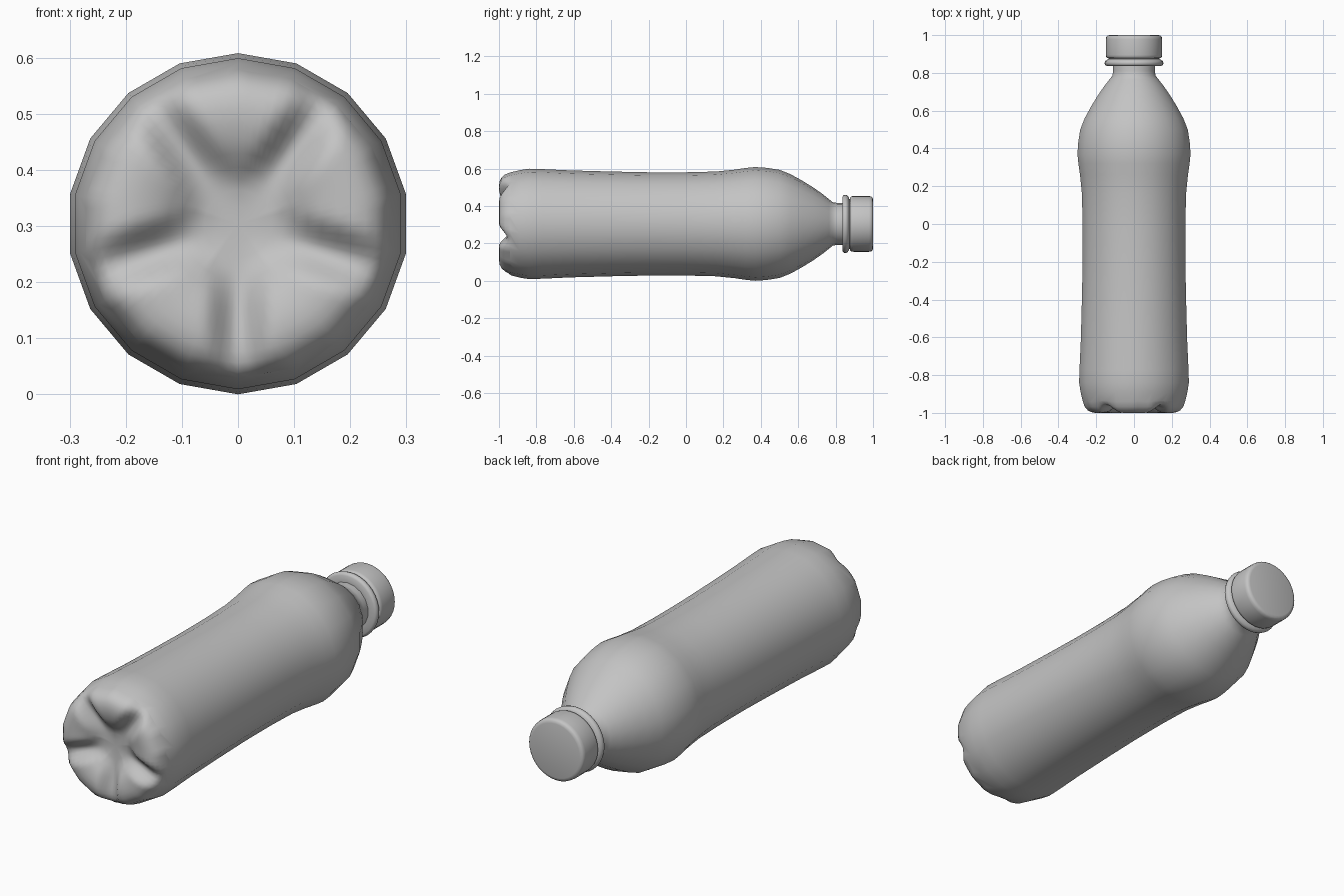
import bpy, bmesh
from math import sin, cos, pi, radians

cube = bpy.data.objects.get("Cube")
if cube:
    bpy.data.objects.remove(cube, do_unlink=True)

AXIS_Z = 0.304
SIDES = 18        # body facets
FINE = 5          # base columns per body facet

grey = bpy.data.materials.new("plain_grey")
grey.use_nodes = True
grey.diffuse_color = (0.55, 0.55, 0.55, 1)
grey.node_tree.nodes["Principled BSDF"].inputs["Base Color"].default_value = (0.55, 0.55, 0.55, 1)


def circle(radius, y, sides):
    """Ring of points around the lengthwise axis, starting at the top."""
    if radius == 0:
        return [(0, y, AXIS_Z)]
    steps = [pi / 2 + 2 * pi * i / sides for i in range(sides)]
    return [(radius * cos(a), y, AXIS_Z + radius * sin(a)) for a in steps]


def skin(name, rings, sharp=40):
    """Join successive rings; a ring may be a pole or a finer multiple."""
    bm = bmesh.new()
    rows = [[bm.verts.new(p) for p in ring] for ring in rings]
    for a, b in zip(rows, rows[1:]):
        if len(a) < len(b):
            a, b = b, a
        n, k = len(b), len(a) // len(b)
        if n == 1:
            for i in range(k):
                bm.faces.new((a[i], a[(i + 1) % k], b[0]))
            continue
        for i in range(n):
            fine = [a[(i * k + j) % len(a)] for j in range(k + 1)]
            bm.faces.new(fine + [b[(i + 1) % n], b[i]])
    for end in (rows[0], rows[-1]):
        if len(end) > 2:
            bm.faces.new(end)
    bmesh.ops.recalc_face_normals(bm, faces=bm.faces)
    mesh = bpy.data.meshes.new(name)
    bm.to_mesh(mesh)
    bm.free()
    mesh.materials.append(grey)
    obj = bpy.data.objects.new(name, mesh)
    bpy.context.collection.objects.link(obj)
    bpy.ops.object.select_all(action='DESELECT')
    obj.select_set(True)
    bpy.context.view_layer.objects.active = obj
    bpy.ops.object.shade_smooth_by_angle(angle=radians(sharp))
    return obj


def smooth(t):
    t = max(0.0, min(1.0, t))
    return t * t * (3 - 2 * t)


def petal_ring(radius, y_lobe, y_groove, facet):
    """Base ring with five feet; facet blends from round to the body polygon."""
    count = SIDES * FINE
    points = []
    for i in range(count):
        turn = 2 * pi * i / count
        to_groove = pi / 5 - abs((turn + pi / 5) % (2 * pi / 5) - pi / 5)
        foot = smooth(radius * sin(to_groove) / 0.065)
        y = y_groove + (y_lobe - y_groove) * foot
        half = pi / SIDES
        flat = cos(half) / cos(turn % (2 * half) - half)
        r = radius * (1 + (flat - 1) * facet)
        a = pi / 2 + turn
        points.append((r * cos(a), y, AXIS_Z + r * sin(a)))
    return points


# Footed base: radius, foot depth, groove depth
base = [(0.03, -0.936, -0.936), (0.06, -0.940, -0.937), (0.08, -0.948, -0.939),
        (0.10, -0.962, -0.941), (0.125, -0.980, -0.944), (0.15, -0.992, -0.947),
        (0.18, -0.999, -0.951), (0.205, -1.0, -0.955), (0.228, -0.996, -0.957),
        (0.248, -0.986, -0.956), (0.264, -0.968, -0.950), (0.275, -0.940, -0.935)]
rings = [circle(0, -0.935, 1)]
rings += [petal_ring(*row, smooth((row[0] - 0.2) / 0.075)) for row in base]

# Waisted body, shoulder and neck: radius, position
body = [(0.287, -0.89), (0.295, -0.84), (0.293, -0.77), (0.286, -0.62),
        (0.280, -0.40), (0.276, -0.20), (0.276, 0.0), (0.280, 0.16),
        (0.290, 0.26), (0.299, 0.32), (0.304, 0.37), (0.300, 0.43),
        (0.289, 0.50), (0.265, 0.56), (0.232, 0.62), (0.195, 0.68),
        (0.160, 0.73), (0.132, 0.765), (0.116, 0.785), (0.112, 0.81),
        (0.114, 0.90)]
rings += [circle(r, y, SIDES) for r, y in body]
skin("bottle_body", rings, 60)

# Collar ring below the cap
collar = [(0.112, 0.836), (0.144, 0.836), (0.153, 0.842), (0.156, 0.852),
          (0.153, 0.862), (0.144, 0.869), (0.134, 0.873), (0.134, 0.895)]
skin("neck_collar", [circle(r, y, 36) for r, y in collar], 60)

# Screw cap with rounded rims
cap = [(0.130, 0.877), (0.141, 0.878), (0.147, 0.884), (0.149, 0.895),
       (0.149, 0.978), (0.147, 0.990), (0.141, 0.997), (0.130, 1.0)]
skin("screw_cap", [circle(r, y, 36) for r, y in cap], 60)
